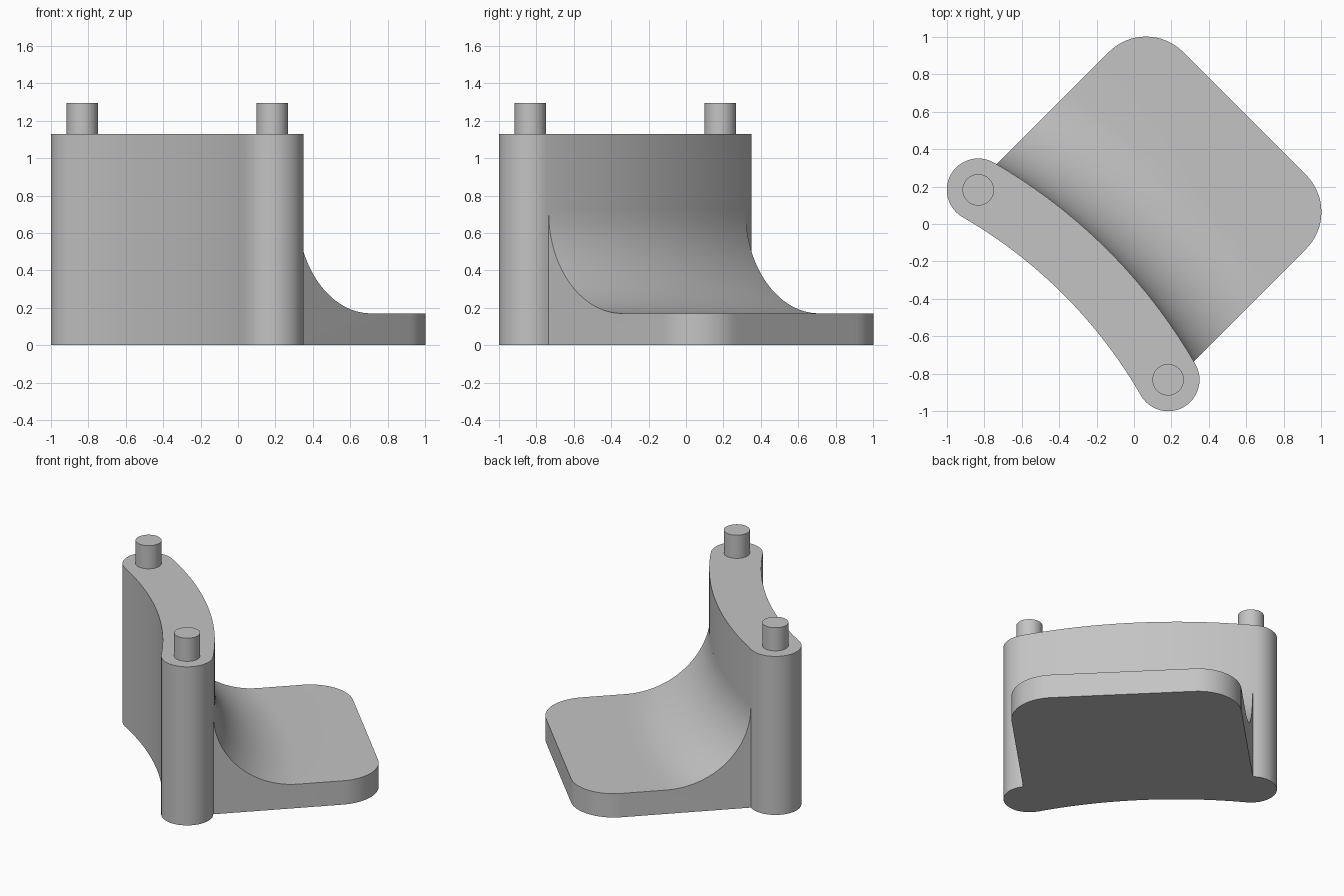
import bpy, bmesh
from math import sin, cos, sqrt, pi, radians

if "Cube" in bpy.data.objects:
    bpy.data.objects.remove(bpy.data.objects["Cube"], do_unlink=True)

grey = bpy.data.materials.new("light grey")
grey.use_nodes = True
COLOR = (0.55, 0.55, 0.55, 1)
grey.diffuse_color = COLOR
grey.node_tree.nodes["Principled BSDF"].inputs["Base Color"].default_value = COLOR

# Shared dimensions; parts are built along the axes, then turned 45 degrees
TURN = pi / 4
PIN_X, PIN_Y, PIN_R = -0.46, 0.718, 0.084
CAP_R, WALL_H, PIN_H = 0.168, 1.13, 1.295
BEND = radians(15)
ARC_R = PIN_Y / sin(BEND)
ARC_X = PIN_X - ARC_R * cos(BEND)
PLATE_H, FILLET = 0.17, 0.54
HALF_W, CORNER, CORNER_X = 0.745, 0.28, 0.556


def make_object(name, bm):
    bmesh.ops.recalc_face_normals(bm, faces=bm.faces)
    mesh = bpy.data.meshes.new(name)
    bm.to_mesh(mesh)
    bm.free()
    obj = bpy.data.objects.new(name, mesh)
    bpy.context.collection.objects.link(obj)
    mesh.materials.append(grey)
    obj.rotation_euler.z = TURN
    bpy.ops.object.select_all(action='DESELECT')
    obj.select_set(True)
    bpy.context.view_layer.objects.active = obj
    bpy.ops.object.shade_smooth_by_angle(angle=radians(30))
    return obj


def loft(name, loops):
    """Skin a row of matching closed loops and cap both ends."""
    bm = bmesh.new()
    rows = [[bm.verts.new(p) for p in loop] for loop in loops]
    n = len(rows[0])
    for a, b in zip(rows, rows[1:]):
        for i in range(n):
            j = (i + 1) % n
            bm.faces.new((a[i], a[j], b[j], b[i]))
    bm.faces.new(rows[0])
    bm.faces.new(rows[-1])
    return make_object(name, bm)


def arc(cx, cy, r, start, end, steps):
    angles = [start + (end - start) * i / steps for i in range(steps + 1)]
    return [(cx + r * cos(a), cy + r * sin(a)) for a in angles]


# Curved upright wall with rounded ends
outline = arc(ARC_X, 0, ARC_R + CAP_R, -BEND, BEND, 32)
outline += arc(PIN_X, PIN_Y, CAP_R, BEND, BEND + pi, 24)[1:-1]
outline += arc(ARC_X, 0, ARC_R - CAP_R, BEND, -BEND, 32)
outline += arc(PIN_X, -PIN_Y, CAP_R, pi - BEND, 2 * pi - BEND, 24)[1:-1]
loft("curved_wall", [[(x, y, z) for x, y in outline] for z in (0, WALL_H)])

# Locating pins on the wall ends
for side, name in ((1, "right_pin"), (-1, "left_pin")):
    ring = arc(PIN_X, side * PIN_Y, PIN_R, 0, 2 * pi, 40)[:-1]
    loft(name, [[(x, y, z) for x, y in ring] for z in (WALL_H - 0.02, PIN_H)])

# Base plate: slices across the width, blending up into the wall
corner = arc(CORNER_X, HALF_W - CORNER, CORNER, 0, pi / 2, 16)
flat = [(CORNER_X + CORNER, (HALF_W - CORNER) * i / 12) for i in range(-11, 12)]
ends = [(x, -y) for x, y in reversed(corner)] + flat + corner
STEPS = 24
slices = []
for end_x, y in ends:
    def offset_x(d):
        return ARC_X + sqrt((ARC_R + CAP_R + d) ** 2 - y * y)
    profile = [(offset_x(-0.05), y, 0), (offset_x(-0.05), y, PLATE_H + FILLET)]
    for i in range(STEPS + 1):
        a = pi / 2 * i / STEPS
        profile.append((offset_x(FILLET * (1 - cos(a))), y,
                        PLATE_H + FILLET * (1 - sin(a))))
    profile += [(end_x, y, PLATE_H), (end_x, y, 0)]
    slices.append(profile)
loft("base_plate", slices)
